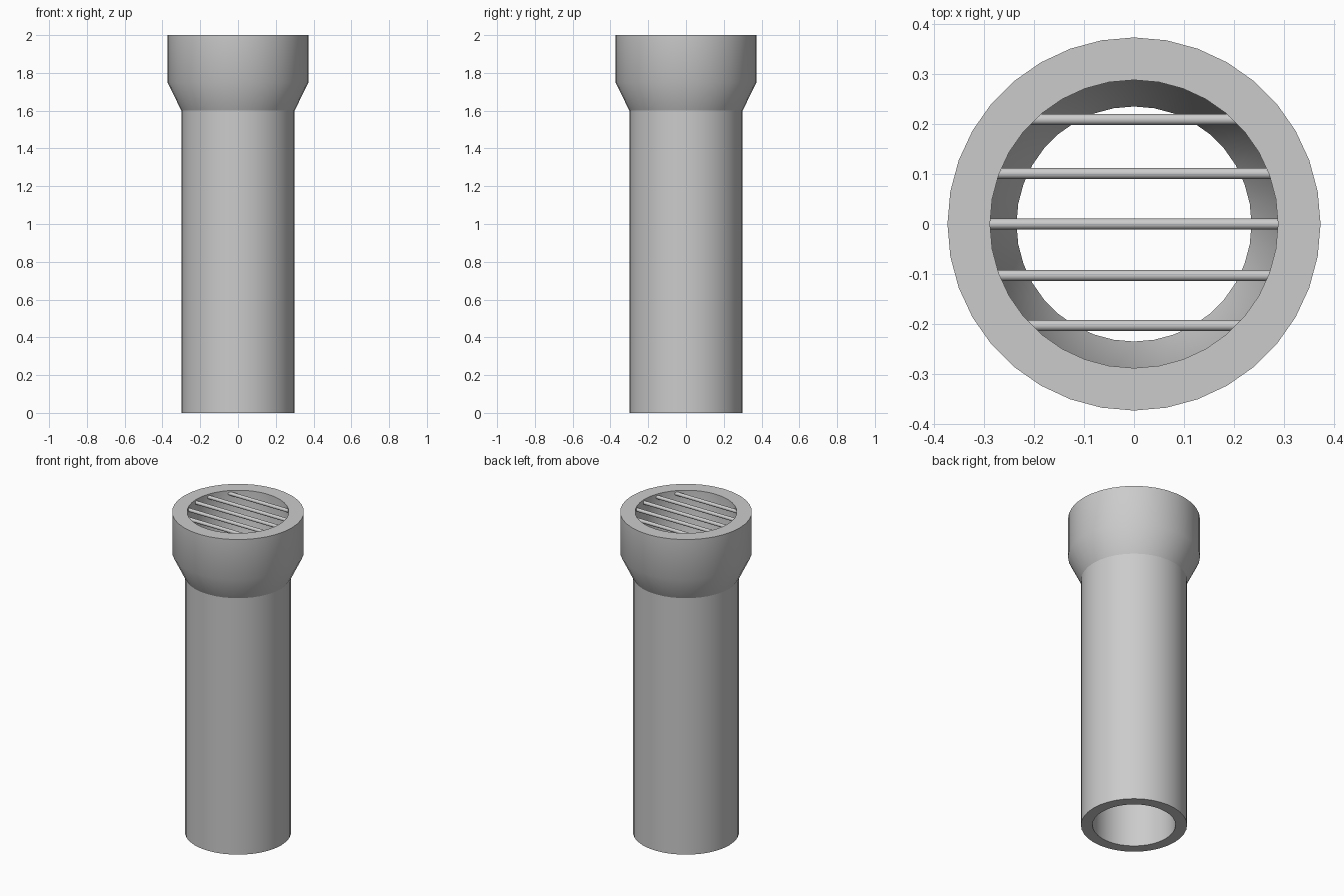
import bpy, bmesh, math

if "Cube" in bpy.data.objects:
    bpy.data.objects.remove(bpy.data.objects["Cube"])

SIDES = 36


def finish(name, bm):
    bmesh.ops.recalc_face_normals(bm, faces=bm.faces)
    mesh = bpy.data.meshes.new(name)
    bm.to_mesh(mesh)
    bm.free()
    ob = bpy.data.objects.new(name, mesh)
    bpy.context.collection.objects.link(ob)
    bpy.ops.object.select_all(action='DESELECT')
    ob.select_set(True)
    bpy.context.view_layer.objects.active = ob
    bpy.ops.object.shade_smooth_by_angle(angle=math.radians(35))
    return ob


def lathe(name, profile):
    """Revolve an open (radius, z) profile around z."""
    bm = bmesh.new()
    rings = [[bm.verts.new((r * math.cos(math.tau * i / SIDES),
                            r * math.sin(math.tau * i / SIDES), z))
              for i in range(SIDES)] for r, z in profile]
    for a, b in zip(rings, rings[1:]):
        for i in range(SIDES):
            j = (i + 1) % SIDES
            bm.faces.new((a[i], a[j], b[j], b[i]))
    return finish(name, bm)


# Hollow pipe, open where it meets the head
pipe = lathe("pipe", [(0.30, 1.6), (0.30, 0), (0.235, 0), (0.235, 1.6)])
# The open-ended shell has its material between the walls: outward normals
# Flared head with a flat rim
head = lathe("flared_head", [(0.30, 1.6), (0.373, 1.75), (0.373, 2.0),
                             (0.288, 2.0), (0.288, 1.75), (0.235, 1.6)])

# Round grille bars set just below the rim, their ends sunk in the wall
for n, y in enumerate((0.209, 0.101, 0.0, -0.103, -0.203)):
    half = math.sqrt(0.288 ** 2 - y * y) + 0.02
    bm = bmesh.new()
    bmesh.ops.create_cone(bm, cap_ends=True, segments=16, radius1=0.011,
                          radius2=0.011, depth=2 * half)
    for v in bm.verts:
        x, yy, z = v.co
        v.co = (z, y + yy, 1.98 - x)
    finish(f"grille_bar_{n + 1}", bm)
